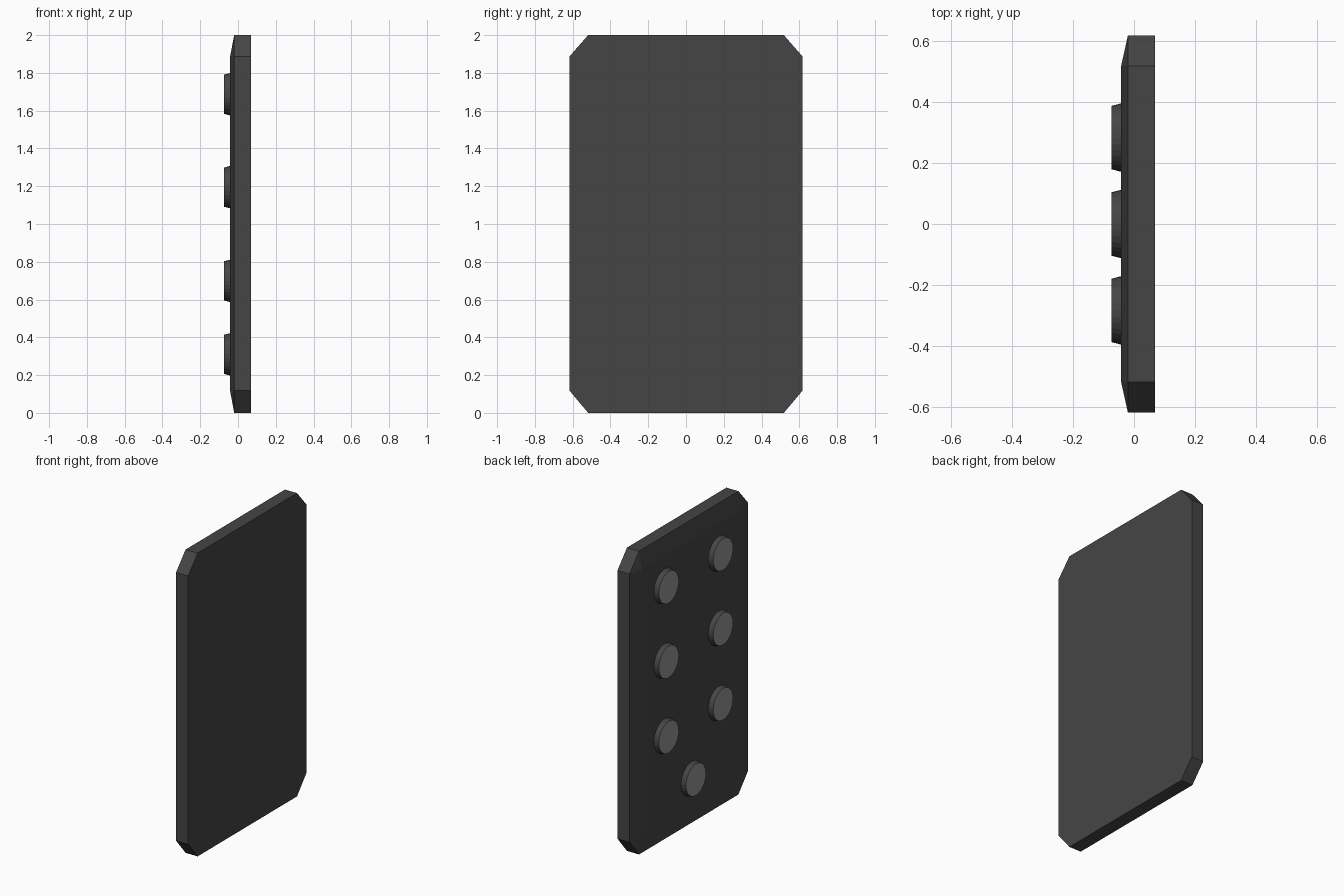
import bpy, bmesh, math
from mathutils import Matrix

if "Cube" in bpy.data.objects:
    bpy.data.objects.remove(bpy.data.objects["Cube"])


def material(name, v):
    m = bpy.data.materials.new(name)
    m.diffuse_color = (v, v, v, 1)
    m.use_nodes = True
    m.node_tree.nodes["Principled BSDF"].inputs["Base Color"].default_value = m.diffuse_color
    return m


DARK = material("dark_shell", 0.06)
PALE = material("pale_cap", 0.30)


def finish(name, bm, mats):
    bmesh.ops.recalc_face_normals(bm, faces=bm.faces)
    me = bpy.data.meshes.new(name)
    bm.to_mesh(me)
    bm.free()
    for m in mats:
        me.materials.append(m)
    ob = bpy.data.objects.new(name, me)
    bpy.context.collection.objects.link(ob)
    return ob


# Slab: clipped-corner outline with shallow slopes up to a rectangular face
HY, IY = 0.617, 0.518
Z0, Z1, IZ0, IZ1 = 0.0, 2.0, 0.118, 1.887
XB, XE, XF = 0.068, -0.02, -0.042
outline = [(-IY, Z0), (IY, Z0), (HY, IZ0), (HY, IZ1),
           (IY, Z1), (-IY, Z1), (-HY, IZ1), (-HY, IZ0)]
bm = bmesh.new()
back = [bm.verts.new((XB, y, z)) for y, z in outline]
edge = [bm.verts.new((XE, y, z)) for y, z in outline]
face = [bm.verts.new((XF, y, z)) for y, z in
        [(-IY, IZ0), (IY, IZ0), (IY, IZ1), (-IY, IZ1)]]
bm.faces.new(back)
bm.faces.new(face)
for i in range(8):
    j = (i + 1) % 8
    bm.faces.new((back[i], back[j], edge[j], edge[i]))
for k in range(4):
    n = (k + 1) % 4
    a, b, c = edge[2 * k], edge[2 * k + 1], edge[(2 * k + 2) % 8]
    bm.faces.new((a, b, face[n], face[k]))   # straight slope
    bm.faces.new((b, c, face[n]))            # corner facet
finish("slab", bm, [DARK])


# Studs: tapered discs with pale caps
def stud(name, y, z):
    bm = bmesh.new()
    bmesh.ops.create_cone(bm, cap_ends=True, segments=32,
                          radius1=0.112, radius2=0.104, depth=0.031)
    bm.transform(Matrix.Translation((-0.0575, y, z))
                 @ Matrix.Rotation(-math.pi / 2, 4, 'Y'))
    bm.normal_update()
    for f in bm.faces:
        if f.normal.x < -0.9:
            f.material_index = 1
    finish(name, bm, [DARK, PALE])


for row, z in enumerate((1.687, 1.195, 0.699)):
    for side, y in (("left", 0.283), ("right", -0.283)):
        stud(f"stud_{side}_{row + 1}", y, z)
stud("stud_bottom", 0.0, 0.31)
